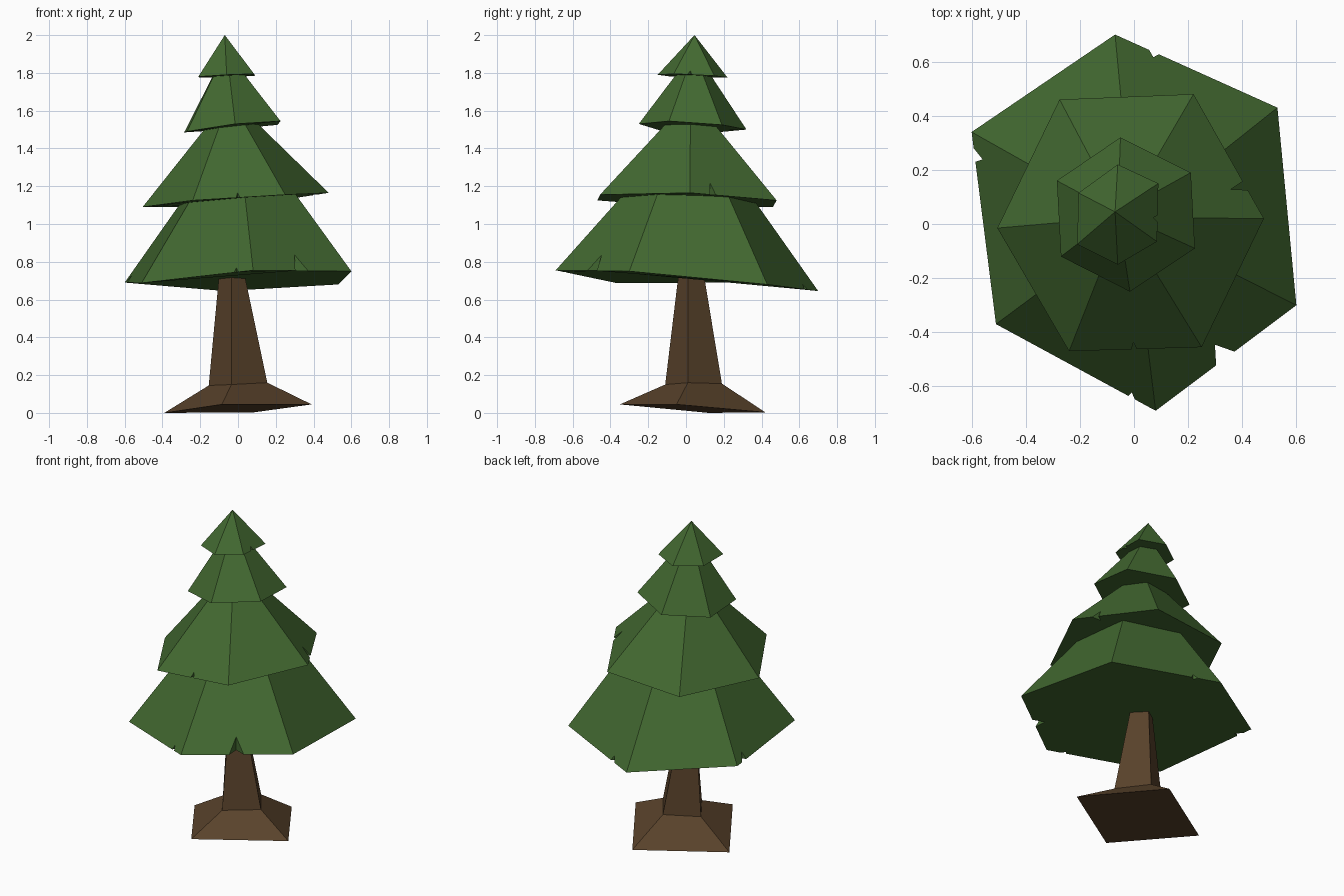
import bpy, bmesh
from mathutils import Vector

if "Cube" in bpy.data.objects:
    bpy.data.objects.remove(bpy.data.objects["Cube"])


def material(name, rgb):
    m = bpy.data.materials.new(name)
    m.diffuse_color = (*rgb, 1)
    m.use_nodes = True
    m.node_tree.nodes["Principled BSDF"].inputs["Base Color"].default_value = m.diffuse_color
    return m


GREEN = material("needle_green", (0.055, 0.14, 0.03))
BROWN = material("bark_brown", (0.10, 0.055, 0.024))


def finish(bm, name, mat):
    bmesh.ops.remove_doubles(bm, verts=bm.verts, dist=1e-5)
    bmesh.ops.recalc_face_normals(bm, faces=bm.faces)
    mesh = bpy.data.meshes.new(name)
    bm.to_mesh(mesh)
    bm.free()
    mesh.materials.append(mat)
    bpy.context.collection.objects.link(bpy.data.objects.new(name, mesh))


def tier(name, rim, centre, k, tilt=0.0, notches={}):
    """Hexagonal skirt from rim to a scaled top ring.
    notches: side -> (start, tip, end along the rim, height up the side)"""
    bm = bmesh.new()
    rim = [Vector(p) for p in rim]
    c = Vector(centre)
    top = [Vector((c.x + (p.x - c.x) * k, c.y + (p.y - c.y) * k,
                   c.z + (p.x - c.x) * k * tilt)) for p in rim]
    rv = [bm.verts.new(p) for p in rim]
    tv = [bm.verts.new(p) for p in top] if k else [bm.verts.new(c)]
    under = []
    for i in range(6):
        j = (i + 1) % 6
        edge = [rv[i]]
        under.append(rv[i])
        if i in notches:
            t1, t, t2, s = notches[i]
            p1, p2 = (bm.verts.new(rim[i].lerp(rim[j], u)) for u in (t1, t2))
            foot = rim[i].lerp(rim[j], t)
            tip = foot.lerp(top[i].lerp(top[j], t), s)
            a = bm.verts.new(tip)
            b = bm.verts.new((tip.x, tip.y, foot.z))
            bm.faces.new((p1, b, a))
            bm.faces.new((a, b, p2))
            edge += [p1, a, p2]
            under += [p1, b, p2]
        edge.append(rv[j])
        bm.faces.new(edge + ([tv[j], tv[i]] if k else [tv[0]]))
    bm.faces.new(under[::-1])
    if k:
        bm.faces.new(tv)
    finish(bm, name, GREEN)


# Trunk with flared foot: three square rings
rings = [
    [(-.39, .12, 0), (-.085, -.35, .045), (.39, -.05, .045), (.085, .42, .003)],
    [(-.155, .07, .145), (-.035, -.11, .15), (.155, .01, .16), (.03, .19, .155)],
    [(-.10, .045, .73), (-.035, -.04, .73), (.035, .01, .73), (-.03, .095, .73)],
]
bm = bmesh.new()
vs = [[bm.verts.new(p) for p in r] for r in rings]
for lo, hi in zip(vs, vs[1:]):
    for i in range(4):
        j = (i + 1) % 4
        bm.faces.new((lo[i], lo[j], hi[j], hi[i]))
bm.faces.new(vs[0][::-1])
bm.faces.new(vs[-1])
finish(bm, "trunk", BROWN)

# Foliage tiers, bottom to top
tier("branches_bottom",
     [(-.07, .70, .645), (.53, .43, .68), (.60, -.30, .75),
      (.08, -.69, .755), (-.51, -.37, .688), (-.60, .34, .69)],
     (-.005, .005, 1.14), .5, .09,
     {0: (.21, .24, .27, .06), 2: (.44, .51, .57, .21),
      3: (.13, .15, .17, .06), 4: (.845, .875, .915, .10)})
tier("branches_lower_middle",
     [(.22, .48, 1.125), (.48, .02, 1.165), (.25, -.455, 1.155),
      (-.24, -.47, 1.125), (-.505, -.015, 1.09), (-.275, .46, 1.09)],
     (-.045, .025, 1.53), .26, .1,
     {0: (.70, .735, .77, .16), 2: (.49, .51, .53, .07)})
tier("branches_upper_middle",
     [(-.05, .32, 1.50), (.21, .19, 1.525), (.225, -.09, 1.545),
      (-.015, -.25, 1.53), (-.27, -.12, 1.49), (-.285, .16, 1.485)],
     (-.06, .04, 1.79), .32, .05)
tier("branches_top",
     [(-.06, .22, 1.775), (.09, .15, 1.785), (.085, -.065, 1.795),
      (-.06, -.15, 1.79), (-.21, -.075, 1.78), (-.205, .115, 1.775)],
     (-.07, .045, 2.0), 0, 0, {1: (.55, .60, .66, .10)})
